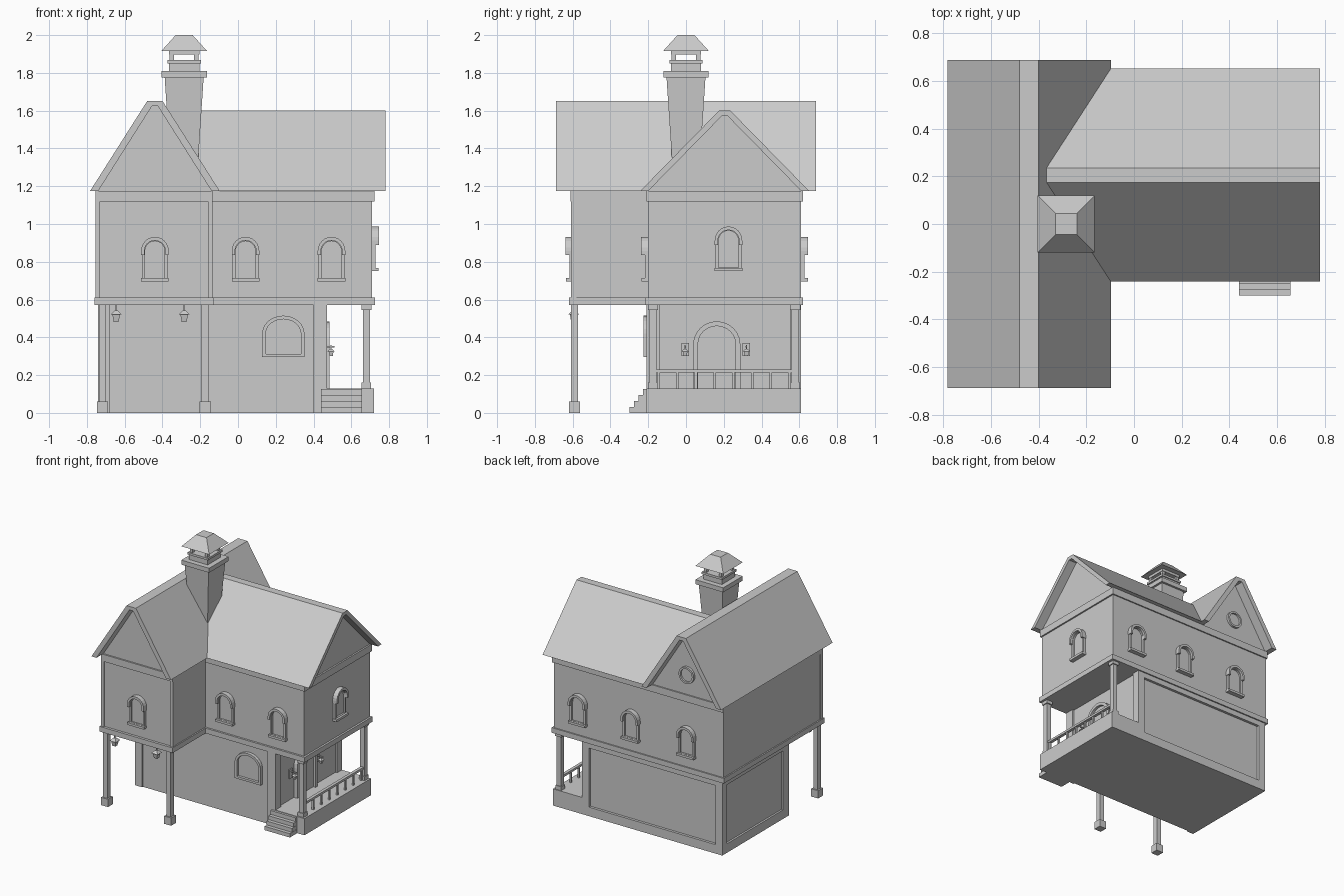
import bpy, bmesh
from math import pi, sin, cos
from mathutils import Matrix, Vector

if "Cube" in bpy.data.objects:
    bpy.data.objects.remove(bpy.data.objects["Cube"])


def finish(name, bm):
    bmesh.ops.recalc_face_normals(bm, faces=bm.faces)
    me = bpy.data.meshes.new(name)
    bm.to_mesh(me)
    bm.free()
    ob = bpy.data.objects.new(name, me)
    bpy.context.collection.objects.link(ob)
    return ob


def box(name, x, y, z):
    bm = bmesh.new()
    bmesh.ops.create_cube(bm, size=1)
    for v in bm.verts:
        v.co = [r[0] if c < 0 else r[1] for r, c in zip((x, y, z), v.co)]
    return finish(name, bm)


def frustum(name, cx, cy, z0, h0, z1, h1):
    ob = box(name, (-1, 1), (-1, 1), (z0, z1))
    for v in ob.data.vertices:
        h = h0 if v.co.z < (z0 + z1) / 2 else h1
        v.co.x, v.co.y = cx + h * v.co.x, cy + h * v.co.y
    return ob


def prism(name, pts, to3d, a, b, clip=None):
    """Extrude a 2D profile; to3d maps (u, v, depth) to a point."""
    bm = bmesh.new()
    A, B = [[bm.verts.new(to3d(u, v, d)) for u, v in pts] for d in (a, b)]
    bm.faces.new(A)
    bm.faces.new(B[::-1])
    for i in range(len(pts)):
        j = (i + 1) % len(pts)
        bm.faces.new((A[i], A[j], B[j], B[i]))
    if clip:
        bmesh.ops.bisect_plane(bm, geom=bm.verts[:] + bm.edges[:] + bm.faces[:],
                               plane_co=clip[0], plane_no=clip[1], clear_inner=True)
    return finish(name, bm)


def strip(name, outer, inner, to3d, a, b, closed=True):
    """Moulding of rectangular section running between two outlines."""
    bm = bmesh.new()
    rows = [[bm.verts.new(to3d(*p, d)) for p, d in ((o, a), (o, b), (i, b), (i, a))]
            for o, i in zip(outer, inner)]
    n = len(rows)
    for k in range(n if closed else n - 1):
        r, s = rows[k], rows[(k + 1) % n]
        for m in range(4):
            bm.faces.new((r[m], s[m], s[(m + 1) % 4], r[(m + 1) % 4]))
    if not closed:
        bm.faces.new(rows[0])
        bm.faces.new(rows[-1])
    return finish(name, bm)


def arc(w, zs, rise, n=12):
    return [(w * cos(pi - pi * i / n), zs + rise * sin(pi * i / n)) for i in range(n + 1)]


def arch(w, z0, zs, rise):
    return [(-w, z0)] + arc(w, zs, rise) + [(w, z0)]


def rect(u0, u1, v0, v1):
    return [(u0, v0), (u1, v0), (u1, v1), (u0, v1)]


# wall frames: u along the wall, v up, d outward
def front(x, y): return lambda u, v, d: (x + u, y - d, v)
def back(x, y): return lambda u, v, d: (x - u, y + d, v)
def right(x, y): return lambda u, v, d: (x + d, y + u, v)
def left(x, y): return lambda u, v, d: (x - d, y - u, v)
def along_y(u, v, d): return (u, d, v)
def along_x(u, v, d): return (d, u, v)


# ground floor with framed back and left panels
box("ground_floor", (-.725, .455), (-.2, .59), (0, .57))
for nm, f, u in (("back", back(0, .59), (-.47, .74)), ("left", left(-.725, 0), (-.61, .2))):
    w = .015 if nm == "left" else .02
    strip(nm + "_panel_frame", rect(*u, 0, .57), rect(u[0] + .06, u[1] - .06, .07, .53), f, -.01, w)
for x in ((-.74, -.68), (.40, .47)):
    box("front_corner_board", x, (-.21, -.15), (0, .57))
for y in ((-.2, -.14), (.55, .605)):
    box("porch_wall_board", (.44, .47), y, (.13, .57))

# upper storey: wing and main block with gables
box("floor_band_main", (-.76, .725), (-.215, .62), (.57, .61))
box("floor_band_wing", (-.76, -.13), (-.62, .62), (.57, .61))
prism("upper_wing", [(-.75, .6), (-.14, .6), (-.14, 1.18), (-.42, 1.63), (-.46, 1.63), (-.75, 1.18)],
      along_y, -.6, .61)
prism("upper_main", [(-.2, .6), (.61, .6), (.61, 1.18), (.215, 1.58), (.195, 1.58), (-.2, 1.18)],
      along_x, -.3, .71)
box("top_band_main", (-.3, .722), (-.21, .62), (1.12, 1.175))
box("top_band_wing", (-.755, -.135), (-.612, .62), (1.12, 1.175))
for x in ((-.755, -.73), (-.16, -.135)):
    box("wing_corner_timber", x, (-.61, -.58), (.61, 1.12))

# roofs: main roof is trimmed at the valley
prism("wing_roof", [(-.783, 1.175), (-.48, 1.652), (-.4, 1.652), (-.097, 1.175),
                    (-.14, 1.175), (-.425, 1.625), (-.455, 1.625), (-.74, 1.175)], along_y, -.687, .687)
prism("main_roof", [(-.242, 1.175), (.175, 1.6), (.235, 1.6), (.652, 1.175),
                    (.61, 1.175), (.22, 1.572), (.19, 1.572), (-.2, 1.175)], along_x, -.6, .78,
      (Vector((-.41, 0, 1.64)), Vector((.477, 0, .303))))

# chimney
cx = -.285
frustum("chimney_shaft", cx, 0, 1.2, .065, 1.775, .103)
for z0, z1, h in ((1.775, 1.81, .12), (1.81, 1.85, .08), (1.85, 1.867, .088), (1.897, 1.917, .08)):
    frustum("chimney_plate", cx, 0, z0, h, z1, h)
for sx in (-1, 1):
    for sy in (-1, 1):
        frustum("chimney_cap_post", cx + sx * .065, sy * .065, 1.86, .012, 1.9, .012)
frustum("chimney_cap", cx, 0, 1.917, .12, 2.0, .045)

# arched windows with hood and sill
def window(f, z=.70):
    strip("window_frame", arch(.068, z, z + .157, .068), arch(.052, z + .015, z + .157, .052), f, -.01, .018)
    prism("window_pane", arch(.053, z + .01, z + .157, .053), f, -.01, .004)
    o, i = arc(.073, z + .157, .075), arc(.056, z + .157, .056)
    strip("window_hood", [(-.073, z + .135)] + o + [(.073, z + .135)],
          [(-.056, z + .135)] + i + [(.056, z + .135)], f, -.01, .037, False)
    prism("window_sill", rect(-.073, .073, z - .005, z + .013), f, -.01, .035)

for x in (.04, .495):
    window(front(x, -.2))
window(front(-.44, -.6))
for x in (-.44, .04, .495):
    window(back(x, .61))
window(right(.71, .225), .755)

# round gable window
circ = lambda r: [(r * cos(2 * pi * k / 20), 1.33 + r * sin(2 * pi * k / 20)) for k in range(20)]
strip("round_window_frame", circ(.065), circ(.05), back(-.44, .61), -.01, .018)
prism("round_window_pane", circ(.052), back(-.44, .61), -.01, .004)

# wide ground floor window and door
f = front(.24, -.2)
strip("wide_window_frame", arch(.112, .295, .42, .095), arch(.093, .312, .42, .076), f, -.01, .025)
prism("wide_window_pane", arch(.095, .31, .42, .078), f, -.01, .005)
f = right(.455, .163)
strip("door_frame", arch(.125, .13, .362, .123), arch(.1, .13, .362, .098), f, -.01, .03)
prism("door", arch(.102, .13, .362, .1), f, -.01, .01)

# porch, steps and railing
box("porch_base", (.44, .72), (-.21, .61), (0, .13))
for k in range(4):
    box("step", (.44, .657), (-.30 + .024 * k, -.2), (.032 * k, .032 * (k + 1) - .002))
for y in (-.175, .578):
    frustum("porch_post", .68, y, .13, .019, .57, .019)
    frustum("porch_post_base", .68, y, .13, .025, .16, .025)
    frustum("porch_post_cap", .68, y, .545, .027, .57, .027)
box("railing_top", (.668, .692), (-.165, .57), (.213, .23))
for k in range(8):
    frustum("baluster", .68, -.145 + k * .099, .13, .007, .215, .007)

# wing posts
for x in (-.717, -.173):
    frustum("wing_post", x, -.59, 0, .019, .57, .019)
    frustum("wing_post_base", x, -.59, 0, .03, .06, .03)

# lanterns
def lantern(x, y, z, s=1.0):
    frustum("lantern_body", x, y, z, .013 * s, z + .04 * s, .02 * s)
    frustum("lantern_cap", x, y, z + .04 * s, .028 * s, z + .06 * s, .008 * s)
    frustum("lantern_stem", x, y, z + .055 * s, .004 * s, z + .09 * s, .004 * s)

for x in (-.645, -.285):
    lantern(x, -.595, .482)
for y in (-.005, .32):
    lantern(.493, y, .30, .65)
    box("lantern_arm", (.45, .51), (y - .004, y + .004), (.347, .355))
    box("lantern_plate", (.45, .463), (y - .02, y + .02), (.3, .37))
